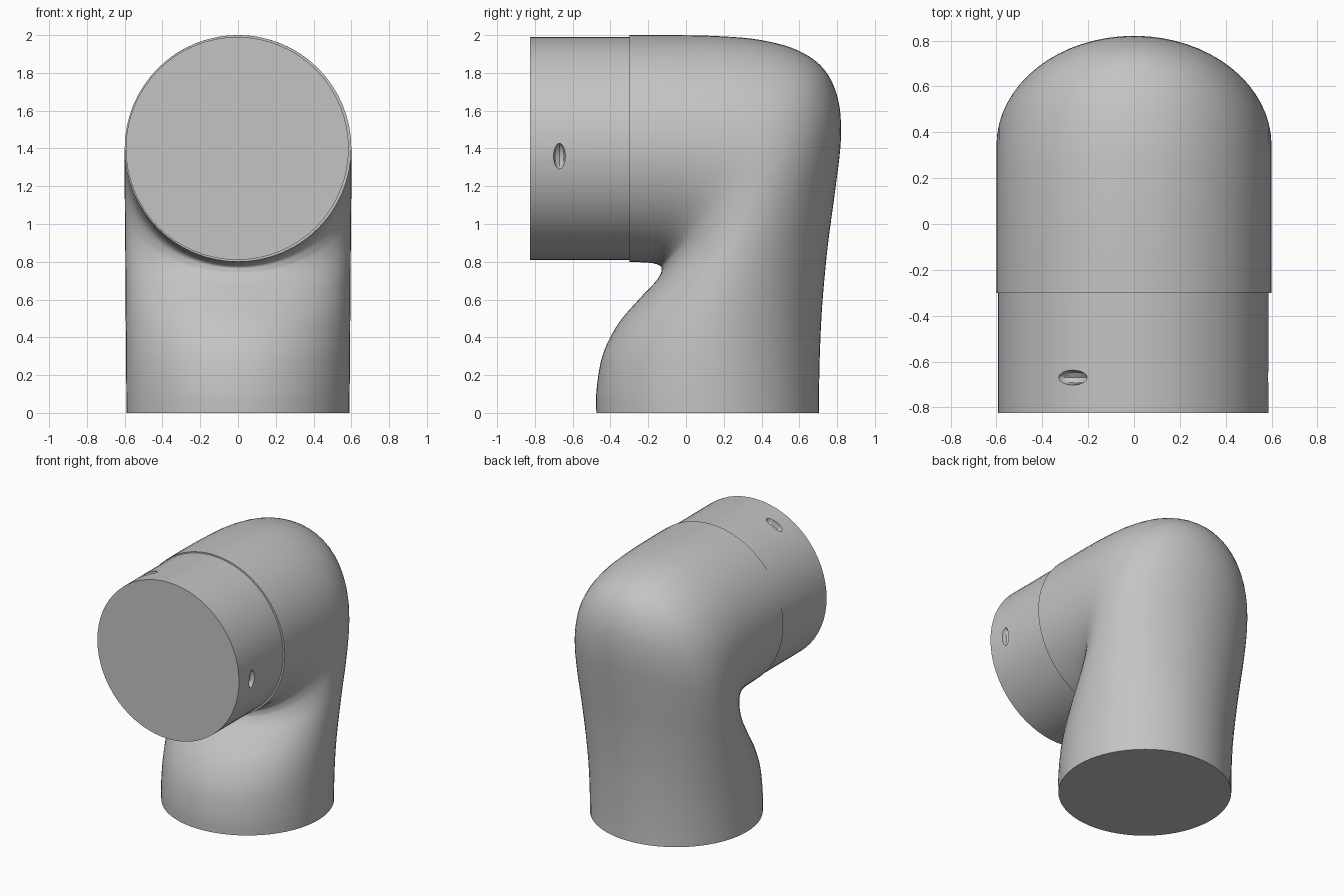
import bpy, bmesh, math
from mathutils import Vector, Matrix

if "Cube" in bpy.data.objects:
    bpy.data.objects.remove(bpy.data.objects["Cube"], do_unlink=True)

SIDES = 64
STEPS = 5
PIPE_Z = 1.4
SEAM_Y = -0.3

grey = bpy.data.materials.new("plain_grey")
grey.use_nodes = True
grey.diffuse_color = (0.55, 0.55, 0.55, 1)
grey.node_tree.nodes["Principled BSDF"].inputs["Base Color"].default_value = grey.diffuse_color


def make_object(name, bm):
    """Turn a bmesh into a named, coloured object."""
    bmesh.ops.recalc_face_normals(bm, faces=bm.faces)
    mesh = bpy.data.meshes.new(name)
    bm.to_mesh(mesh)
    bm.free()
    mesh.materials.append(grey)
    obj = bpy.data.objects.new(name, mesh)
    bpy.context.collection.objects.link(obj)
    return obj


def smooth(obj):
    """Shade smooth while keeping sharp rims."""
    bpy.ops.object.select_all(action='DESELECT')
    obj.select_set(True)
    bpy.context.view_layer.objects.active = obj
    bpy.ops.object.shade_smooth_by_angle(angle=math.radians(35))


def spline(points):
    """Refine a list of points with a Catmull-Rom curve."""
    result = []
    last = len(points) - 1
    for i in range(last):
        a, b = points[max(i - 1, 0)], points[i]
        c, d = points[i + 1], points[min(i + 2, last)]
        for k in range(STEPS):
            t = k / STEPS
            result.append(b + (c - a) * t / 2
                          + (a * 2 - b * 5 + c * 4 - d) * t ** 2 / 2
                          + (b * 3 - a - c * 3 + d) * t ** 3 / 2)
    result.append(points[last])
    return result


# Elbow: each section spans the inner bend (y, z) to the outer bend (y, z)
sections = [
    (-.475, 0, .705, 0), (-.473, .13, .705, .15), (-.44, .31, .71, .35),
    (-.36, .47, .722, .58), (-.25, .6, .75, .88), (-.165, .69, .79, 1.18),
    (-.135, .735, .82, 1.45), (-.13, .755, .805, 1.66), (-.13, .77, .73, 1.82),
    (-.14, .78, .59, 1.92), (-.155, .787, .39, 1.975), (-.18, .793, .16, 1.995),
    (-.23, .797, -.07, 2), (SEAM_Y, .8, SEAM_Y, 2),
]
bm = bmesh.new()
rings = []
rows = spline([Vector(s) for s in sections])
for i, (iy, iz, oy, oz) in enumerate(rows):
    inner, outer = Vector((0, iy, iz)), Vector((0, oy, oz))
    middle, reach = (inner + outer) / 2, (outer - inner) / 2
    width = .59 + .01 * min(1, 2 * i / len(rows))
    ring = []
    for k in range(SIDES):
        a = math.tau * k / SIDES
        side = Vector((width * math.sin(a), 0, 0))
        ring.append(bm.verts.new(middle + reach * math.cos(a) + side))
    rings.append(ring)
for low, high in zip(rings, rings[1:]):
    for k in range(SIDES):
        n = (k + 1) % SIDES
        bm.faces.new((low[k], low[n], high[n], high[k]))
bm.faces.new(rings[0])
bm.faces.new(rings[-1])
smooth(make_object("elbow_body", bm))

# Collar: slightly narrower plug in the mouth of the elbow
FRONT_Y, RADIUS = -.825, .59
bm = bmesh.new()
bmesh.ops.create_cone(bm, cap_ends=True, segments=SIDES, radius1=RADIUS,
                      radius2=RADIUS, depth=SEAM_Y - FRONT_Y + .02)
bmesh.ops.transform(bm, verts=bm.verts, matrix=Matrix.Translation(
    (-.004, (SEAM_Y + FRONT_Y + .02) / 2, PIPE_Z)) @ Matrix.Rotation(math.pi / 2, 4, 'X'))
collar = make_object("front_collar", bm)

# Screw pockets: three shallow ovals cut around the collar
for i in range(3):
    angle = math.radians(-4 + 121 * i)
    bm = bmesh.new()
    bmesh.ops.create_uvsphere(bm, u_segments=8, v_segments=8, radius=1)
    place = (Matrix.Translation((0, -.67, PIPE_Z)) @ Matrix.Rotation(-angle, 4, 'Y')
             @ Matrix.Translation((RADIUS, 0, 0)) @ Matrix.Diagonal((.05, .033, .07, 1)))
    bmesh.ops.transform(bm, verts=bm.verts, matrix=place)
    cutter = make_object("pocket_cutter", bm)
    cutter.hide_render = True
    cut = collar.modifiers.new("pocket", 'BOOLEAN')
    cut.operation = 'DIFFERENCE'
    cut.solver = 'EXACT'
    cut.object = cutter
    bpy.context.view_layer.objects.active = collar
    bpy.ops.object.modifier_apply(modifier=cut.name)
    bpy.data.objects.remove(cutter, do_unlink=True)
smooth(collar)
